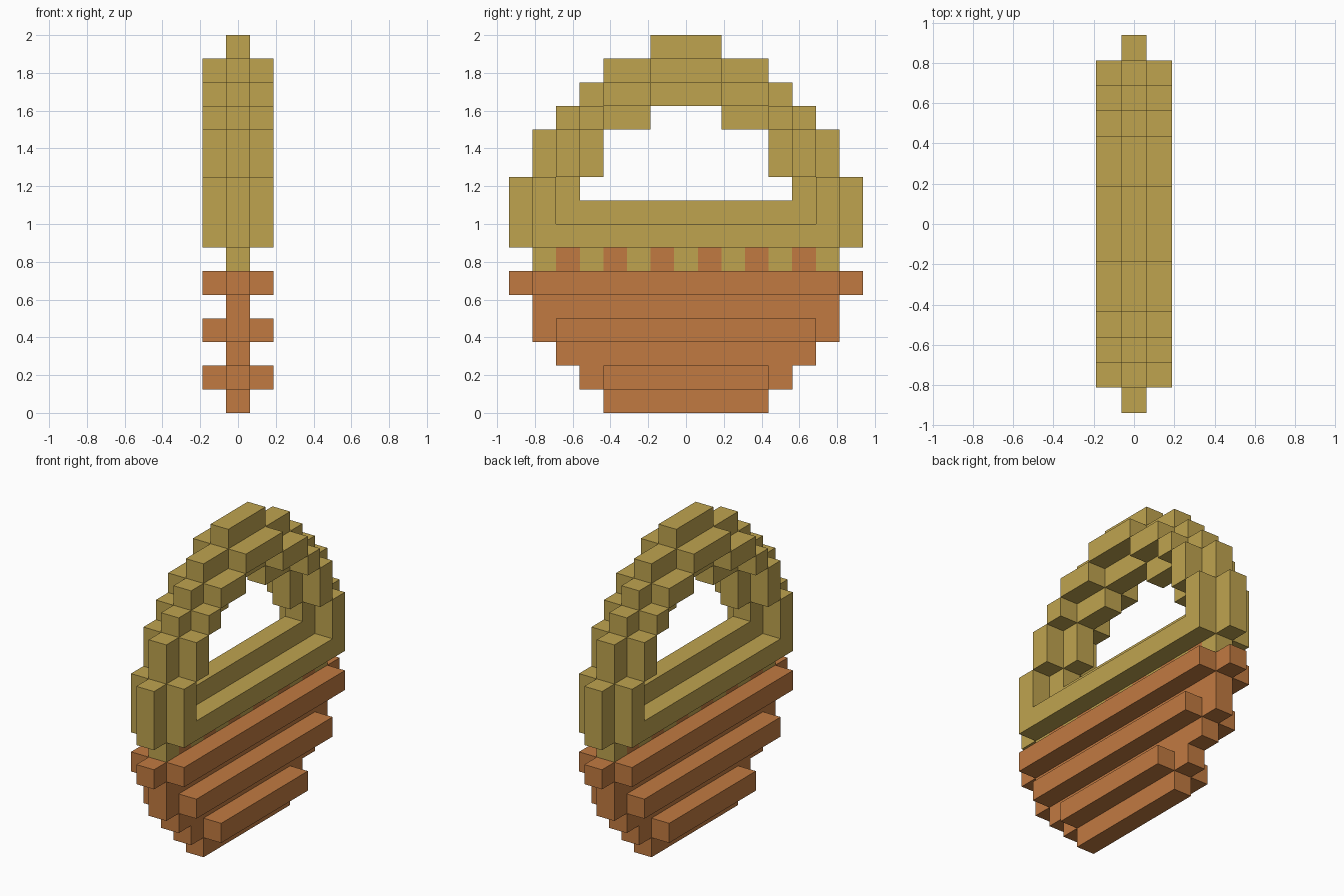
import bpy, bmesh
from mathutils import Vector

cube = bpy.data.objects.get("Cube")
if cube:
    bpy.data.objects.remove(cube)

U = 0.125  # size of one block


def material(name, rgb):
    mat = bpy.data.materials.new(name)
    mat.use_nodes = True
    mat.diffuse_color = (*rgb, 1)
    mat.node_tree.nodes["Principled BSDF"].inputs["Base Color"].default_value = (*rgb, 1)
    return mat


gold = material("straw gold", (0.52, 0.37, 0.078))
clay = material("clay orange", (0.535, 0.195, 0.053))


def row(z, outer, inner=0):
    """Blocks (y, z) of one row, mirrored about y = 0, from inner to outer."""
    return {(s * y, z) for y in range(inner, outer + 1) for s in (-1, 1)}


def rows(*specs):
    return set().union(*(row(*spec) for spec in specs))


def block_part(name, blocks, layer, mat):
    """Outer shell of a one-block-thick layer of blocks."""
    cells = {Vector((layer, y, z)).freeze() for y, z in blocks}
    axes = [Vector(a) for a in ((1, 0, 0), (0, 1, 0), (0, 0, 1))]
    bm = bmesh.new()
    for cell in cells:
        for i in range(3):
            for sign in (-1, 1):
                n = axes[i] * sign
                if (cell + n).freeze() in cells:
                    continue
                a, b = axes[(i + 1) % 3], axes[(i + 2) % 3] * sign
                mid = cell + Vector((0, 0, 0.5)) + n / 2
                corners = (-a - b, a - b, a + b, b - a)
                bm.faces.new([bm.verts.new((mid + c / 2) * U) for c in corners])
    bmesh.ops.remove_doubles(bm, verts=bm.verts, dist=0.001)
    bmesh.ops.dissolve_limit(bm, angle_limit=0.01, verts=bm.verts, edges=bm.edges)
    mesh = bpy.data.meshes.new(name)
    bm.to_mesh(mesh)
    bm.free()
    mesh.materials.append(mat)
    obj = bpy.data.objects.new(name, mesh)
    bpy.context.scene.collection.objects.link(obj)


# Basket body: stepped bowl in the middle layer
block_part("basket_core", rows((0, 3), (1, 4), (2, 5), (3, 6), (4, 6), (5, 7)), 0, clay)

# Alternating band between basket and handle
block_part("band_clay", {(y, 6) for y in range(-5, 6, 2)}, 0, clay)
block_part("band_gold", {(y, 6) for y in range(-6, 7, 2)}, 0, gold)

# Handle: rim and thick stepped arch in the middle layer
block_part("handle_core", rows(
    (7, 7), (8, 7), (9, 7, 5), (10, 6, 4), (11, 6, 4),
    (12, 5, 2), (13, 4), (14, 3), (15, 1)), 0, gold)

# Raised slats and thin arch on both sides
for side, layer in (("left", 1), ("right", -1)):
    for label, z, half in (("lower", 1, 3), ("middle", 3, 5), ("upper", 5, 6)):
        block_part(f"{label}_slat_{side}", row(z, half), layer, clay)
    block_part(f"handle_arch_{side}", rows(
        (7, 6), (8, 6, 6), (9, 6, 6), (10, 5, 5), (11, 5, 5),
        (12, 4, 4), (13, 3, 2), (14, 1)), layer, gold)
